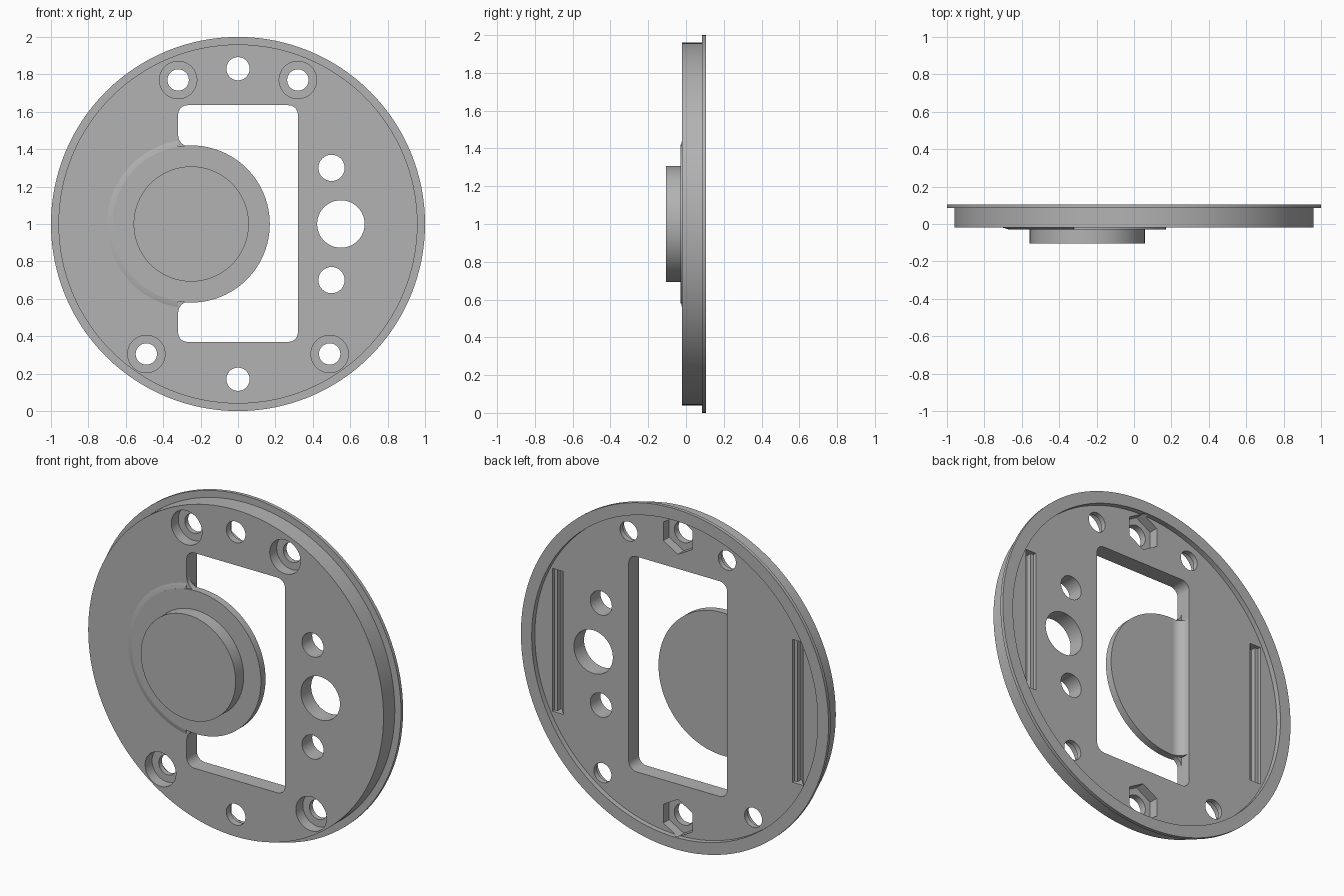
import bpy, bmesh, math
from mathutils import Vector

cube = bpy.data.objects.get("Cube")
if cube:
    bpy.data.objects.remove(cube)

grey = bpy.data.materials.new("mid_grey")
grey.use_nodes = True
colour = (0.45, 0.45, 0.45, 1)
grey.diffuse_color = colour
grey.node_tree.nodes["Principled BSDF"].inputs["Base Color"].default_value = colour


def arc(cx, cz, r, a0, a1, n):
    return [(cx + r * math.cos(math.radians(a0 + (a1 - a0) * i / n)),
             cz + r * math.sin(math.radians(a0 + (a1 - a0) * i / n))) for i in range(n + 1)]


def circle(cx, cz, r, n=48, start=0):
    return arc(cx, cz, r, start, start + 360, n)[:-1]


def rounded_rect(x0, x1, z0, z1, r):
    pts = []
    for i, (x, z) in enumerate([(x1 - r, z1 - r), (x0 + r, z1 - r), (x0 + r, z0 + r), (x1 - r, z0 + r)]):
        pts += arc(x, z, r, 90 * i, 90 * i + 90, 8)
    return pts


def loft(name, rings):
    """Closed solid through a list of equal-length 3D rings."""
    bm = bmesh.new()
    loops = [[bm.verts.new(p) for p in ring] for ring in rings]
    n = len(loops[0])
    for a, b in zip(loops, loops[1:]):
        for i in range(n):
            bm.faces.new((a[i], a[(i + 1) % n], b[(i + 1) % n], b[i]))
    bm.faces.new(loops[0])
    bm.faces.new(loops[-1])
    bmesh.ops.recalc_face_normals(bm, faces=bm.faces)
    mesh = bpy.data.meshes.new(name)
    bm.to_mesh(mesh)
    bm.free()
    mesh.materials.append(grey)
    ob = bpy.data.objects.new(name, mesh)
    bpy.context.collection.objects.link(ob)
    return ob


def prism(name, pts, y0, y1):
    return loft(name, [[(x, y, z) for x, z in pts] for y in (y0, y1)])


def activate(ob):
    bpy.ops.object.select_all(action='DESELECT')
    ob.select_set(True)
    bpy.context.view_layer.objects.active = ob


def cut(ob, pts, y0, y1):
    tool = prism("cutter", pts, y0, y1)
    tool.hide_render = True
    mod = ob.modifiers.new("cut", 'BOOLEAN')
    mod.operation = 'DIFFERENCE'
    mod.solver = 'EXACT'
    mod.object = tool
    activate(ob)
    bpy.ops.object.modifier_apply(modifier=mod.name)
    bpy.data.objects.remove(tool)


FRONT, FLOOR, BACK = -0.02, 0.075, 0.105
THRU = (-0.3, 0.3)

# Round plate with a thin flange at the back
plate = loft("base_plate", [[(x, y, z) for x, z in circle(0, 1, r, 128)]
                            for r, y in ((0.96, FRONT), (0.96, 0.085), (1, 0.085), (1, BACK))])

# Shallow back recess and the large window
cut(plate, circle(0, 1, 0.93, 128), FLOOR, 0.3)
cut(plate, rounded_rect(-0.32, 0.32, 0.37, 1.635, 0.05), *THRU)

# Countersunk screw holes
for x, z in ((-0.32, 1.77), (0.32, 1.77), (-0.49, 0.305), (0.49, 0.305)):
    cut(plate, circle(x, z, 0.1), -0.3, 0.045)
    cut(plate, circle(x, z, 0.057), *THRU)

# Bolt holes with hexagonal nut pockets behind
for z in (0.17, 1.83):
    cut(plate, circle(0, z, 0.062), *THRU)
    cut(plate, circle(0, z, 0.11, 6, 30), 0.02, 0.09)

# Side holes
for x, z, r in ((0.5, 1.3, 0.07), (0.5, 0.7, 0.07), (0.55, 1, 0.127)):
    cut(plate, circle(x, z, r), *THRU)

# Stepped blind slots on the back
for s in (-1, 1):
    for half, depth in ((0.035, 0.055), (0.016, 0.025)):
        x = s * 0.78
        cut(plate, [(x - half, 0.58), (x + half, 0.58), (x + half, 1.42), (x - half, 1.42)], depth, 0.2)

# Raised boss: broad disc and smaller front disc
KX = -0.25
broad = prism("broad_disc", circle(KX, 1, 0.42, 96), -0.03, 0.013)
# Trim the hidden part of the disc so that it stays inside the plate
boss = prism("front_boss", circle(KX, 1, 0.308, 96), -0.105, -0.025)

# Sloped skirt where the disc rises from the plate
skirt = loft("disc_skirt", [[(x, y, z) for x, z in circle(KX, 1, r, 96)]
                            for r, y in ((0.42, -0.029), (0.45, FRONT), (0.45, FRONT + 0.01))])
bm = bmesh.new()
bm.from_mesh(skirt.data)
bmesh.ops.bisect_plane(bm, geom=bm.verts[:] + bm.edges[:] + bm.faces[:],
                       plane_co=Vector((-0.32, 0, 0)), plane_no=Vector((1, 0, 0)), clear_outer=True)
bmesh.ops.holes_fill(bm, edges=[e for e in bm.edges if e.is_boundary])
bm.to_mesh(skirt.data)
bm.free()

# Concave fillet joining the disc back to the window wall
section = ([(-0.33, -0.015), (-0.33, 0.073)] + arc(-0.26, 0.073, 0.06, 180, 270, 10)
           + [(-0.26, -0.015)])
fillet = loft("window_fillet", [[(x, y, z) for x, y in section] for z in (0.585, 1.415)])

# Small rounded corners above and below the disc
corners = []
for s, word in ((1, "upper"), (-1, "lower")):
    pts = [(-0.33, 0.4), (-0.33, 0.475)] + arc(-0.26, 0.475, 0.06, 180, 270, 8)
    pts += [(-0.25, 0.419), (-0.25, 0.4)]
    corners.append(prism(word + "_corner", [(x, 1 + s * z) for x, z in pts], -0.019, 0.012))

for ob in [plate, broad, boss, skirt, fillet] + corners:
    activate(ob)
    bpy.ops.object.shade_smooth_by_angle(angle=math.radians(25))
